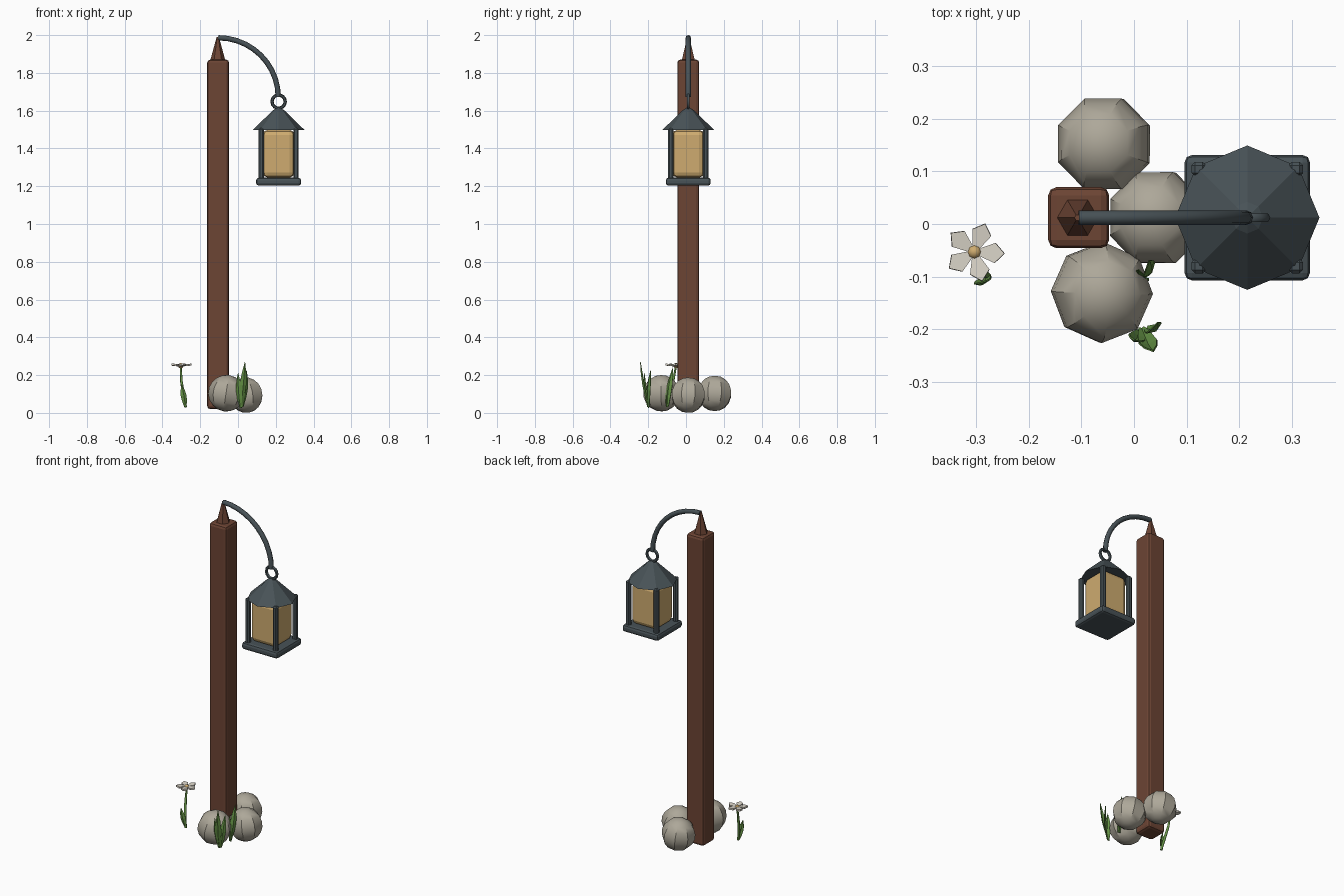
import bpy, bmesh, math, random
from mathutils import Vector

if "Cube" in bpy.data.objects:
    bpy.data.objects.remove(bpy.data.objects["Cube"], do_unlink=True)
random.seed(4)


def material(name, rgb):
    m = bpy.data.materials.new(name)
    m.use_nodes = True
    col = (*rgb, 1)
    m.diffuse_color = col
    bsdf = m.node_tree.nodes["Principled BSDF"]
    bsdf.inputs["Base Color"].default_value = col
    bsdf.inputs["Roughness"].default_value = 0.8
    return m


WOOD = material("brown wood", (0.15, 0.058, 0.034))
IRON = material("slate iron", (0.065, 0.085, 0.095))
GLASS = material("amber glass", (0.62, 0.41, 0.16))
STONE = material("grey stone", (0.42, 0.39, 0.32))
GREEN = material("leaf green", (0.13, 0.29, 0.06))
PETAL = material("white petal", (0.70, 0.66, 0.58))


def finish(ob, name, mat, smooth=None):
    ob.name = name
    ob.data.materials.append(mat)
    if smooth:
        bpy.ops.object.shade_smooth_by_angle(angle=math.radians(smooth))
    return ob


def box(name, mat, centre, size, bevel, segments=2):
    bpy.ops.mesh.primitive_cube_add(size=1, location=centre)
    ob = bpy.context.object
    ob.scale = size
    bpy.ops.object.transform_apply(location=False, rotation=False, scale=True)
    mod = ob.modifiers.new("bevel", "BEVEL")
    mod.width, mod.segments = bevel, segments
    return finish(ob, name, mat)


def cone(name, mat, sides, r1, r2, x, y, z0, z1):
    bpy.ops.mesh.primitive_cone_add(vertices=sides, radius1=r1, radius2=r2,
                                    depth=z1 - z0, location=(x, y, (z0 + z1) / 2))
    return finish(bpy.context.object, name, mat)


def mesh_object(name, mat, bm):
    bmesh.ops.recalc_face_normals(bm, faces=bm.faces)
    me = bpy.data.meshes.new(name)
    bm.to_mesh(me)
    bm.free()
    ob = bpy.data.objects.new(name, me)
    bpy.context.collection.objects.link(ob)
    return finish(ob, name, mat)


def tube(name, mat, points, radii, sides_res=2):
    cu = bpy.data.curves.new(name, "CURVE")
    cu.dimensions = "3D"
    cu.bevel_depth, cu.bevel_resolution = 1.0, sides_res
    cu.use_fill_caps = True
    sp = cu.splines.new("POLY")
    sp.points.add(len(points) - 1)
    for p, co, r in zip(sp.points, points, radii):
        p.co, p.radius = (*co, 1), r
    sp.use_smooth = True
    ob = bpy.data.objects.new(name, cu)
    bpy.context.collection.objects.link(ob)
    return finish(ob, name, mat)


def blade(name, base, tip, width, turn, bow):
    """Folded grass blade, wide in the middle and bowed sideways."""
    base, tip = Vector(base), Vector(tip)
    side = Vector((math.cos(turn), math.sin(turn), 0))
    out = Vector((-side.y, side.x, 0))
    bm = bmesh.new()
    rows = []
    for t, w in ((0, 0.35), (0.25, 0.8), (0.5, 1), (0.75, 0.7), (1, 0.04)):
        mid = base.lerp(tip, t) + out * bow * math.sin(math.pi * t)
        rows.append([bm.verts.new(mid + side * width * w * s / 2
                                  + out * 0.2 * width * w * abs(s)) for s in (-1, 0, 1)])
    for a, b in zip(rows, rows[1:]):
        for i in range(2):
            bm.faces.new((a[i], a[i + 1], b[i + 1], b[i]))
    ob = mesh_object(name, GREEN, bm)
    ob.modifiers.new("thickness", "SOLIDIFY").thickness = 0.003


# Post with pointed top
PX, PY = -0.105, 0.012
box("post", WOOD, (PX, PY, 0.945), (0.116, 0.116, 1.85), 0.016)
spike = cone("post_spike", WOOD, 6, 0.04, 0.006, PX - 0.002, PY, 1.865, 1.99)
spike.rotation_euler.z = math.pi / 6

# Curved arm and hanging ring
LX = 0.215
arc = [math.radians(90 - 9 * i) for i in range(11)]
tube("arm", IRON, [(PX + 0.318 * math.cos(a), PY, 1.672 + 0.314 * math.sin(a)) for a in arc],
     [0.014] * len(arc))
bpy.ops.mesh.primitive_torus_add(location=(LX, PY, 1.648), rotation=(math.pi / 2, 0, 0),
                                 major_radius=0.035, minor_radius=0.009,
                                 major_segments=14, minor_segments=6)
finish(bpy.context.object, "hanging_ring", IRON, 60)

# Lantern
cone("lantern_roof", IRON, 8, 0.137, 0.03, LX, PY, 1.498, 1.602)
cone("lantern_roof_cap", IRON, 8, 0.03, 0.008, LX, PY, 1.602, 1.616)
box("lantern_base", IRON, (LX, PY, 1.224), (0.238, 0.238, 0.042), 0.014)
box("lantern_glass", GLASS, (LX, PY, 1.372), (0.168, 0.168, 0.252), 0.026, 2)
for i, (sx, sy) in enumerate(((-1, -1), (1, -1), (1, 1), (-1, 1))):
    box(f"lantern_bar_{i + 1}", IRON, (LX + sx * 0.092, PY + sy * 0.092, 1.372),
        (0.028, 0.028, 0.27), 0.007, 1)

# Stones round the foot
for i, (x, y, z, r) in enumerate(((-0.057, 0.152, 0.103, 0.094),
                                  (0.042, 0.012, 0.094, 0.094),
                                  (-0.061, -0.13, 0.104, 0.097))):
    bpy.ops.mesh.primitive_uv_sphere_add(segments=8, ring_count=9, radius=r, location=(x, y, z))
    ob = finish(bpy.context.object, f"stone_{i + 1}", STONE, 30)
    ob.rotation_euler = [random.uniform(-0.15, 0.15), random.uniform(-0.15, 0.15),
                         random.uniform(0, 1)]

# Grass tufts
blade("grass_front_tall", (0.015, -0.2, 0.025), (0.037, -0.243, 0.27), 0.036, 0.2, -0.01)
blade("grass_front_left", (0.012, -0.205, 0.03), (0.0, -0.222, 0.21), 0.034, -0.4, -0.01)
blade("grass_front_right", (0.025, -0.2, 0.03), (0.046, -0.188, 0.225), 0.034, 0.6, -0.012)
blade("grass_side_tall", (0.02, -0.1, 0.03), (0.03, -0.07, 0.24), 0.036, 0.9, -0.012)
blade("grass_side_short", (0.022, -0.105, 0.03), (0.008, -0.088, 0.18), 0.03, -0.5, -0.01)

# Flower
FX, FY, FZ = -0.303, -0.053, 0.246
tube("flower_stem", GREEN, [(-0.276, -0.1, 0.03), (-0.288, -0.09, 0.09),
                            (-0.3, -0.068, 0.17), (FX, FY, FZ)],
     [0.006, 0.008, 0.007, 0.005], 1)
blade("flower_leaf", (-0.278, -0.1, 0.03), (-0.298, -0.115, 0.15), 0.032, 0.2, -0.008)
bm = bmesh.new()
for k in range(5):
    ang = math.radians(72 * k - 3)
    ring = [bm.verts.new((FX + r * math.cos(ang) - w * math.sin(ang),
                          FY + r * math.sin(ang) + w * math.cos(ang), FZ + h))
            for r, w, h in ((0.01, -0.007, 0), (0.04, -0.019, 0.003), (0.058, 0, 0.005),
                            (0.04, 0.019, 0.003), (0.01, 0.007, 0))]
    bm.faces.new(ring)
petals = mesh_object("flower_petals", PETAL, bm)
petals.modifiers.new("thickness", "SOLIDIFY").thickness = 0.01
bpy.ops.mesh.primitive_uv_sphere_add(segments=8, ring_count=6, radius=0.014,
                                     location=(FX, FY, FZ + 0.004))
finish(bpy.context.object, "flower_centre", GLASS, 60)
